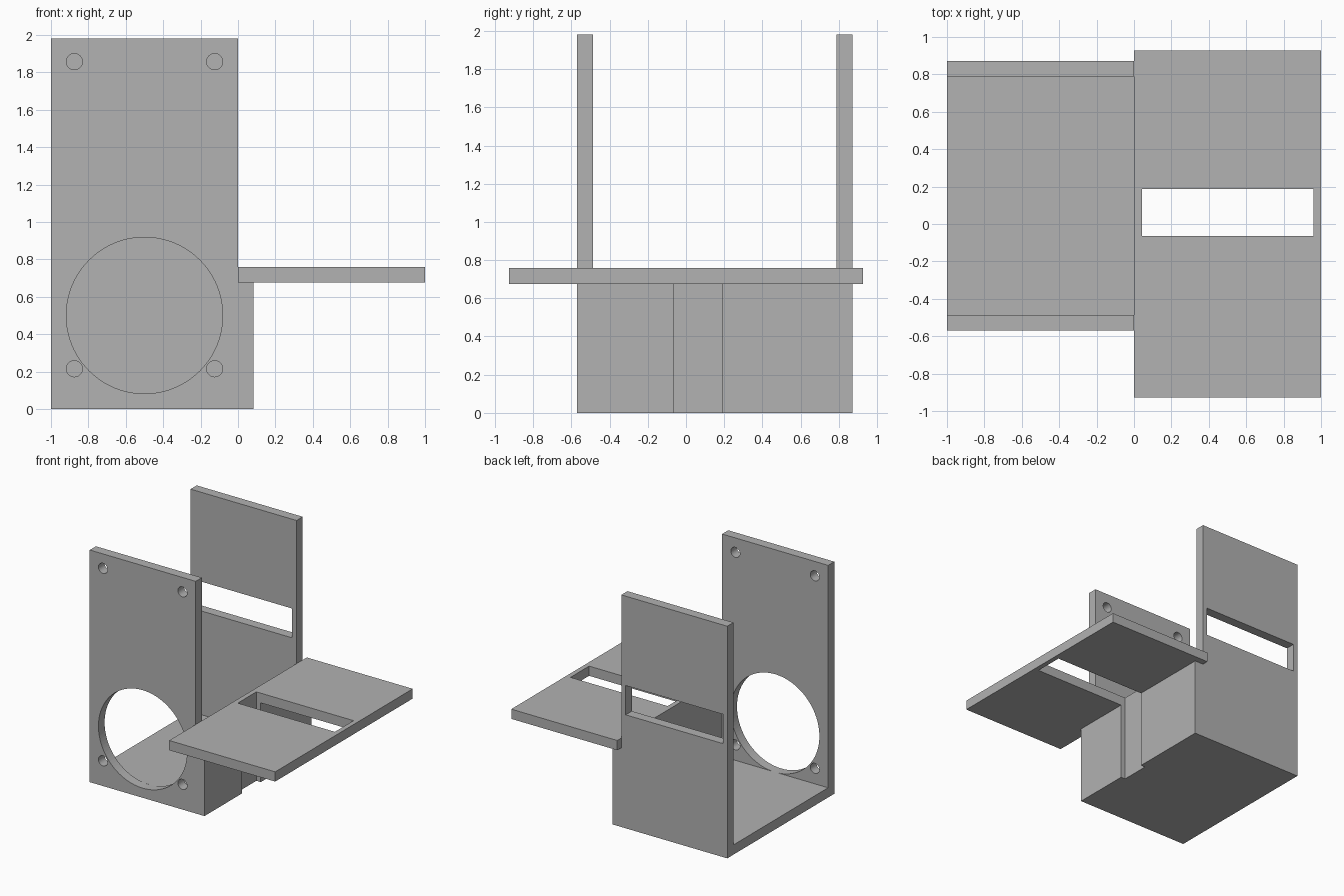
import bpy
import bmesh
from mathutils import Vector

if "Cube" in bpy.data.objects:
    bpy.data.objects.remove(bpy.data.objects["Cube"], do_unlink=True)

T = 0.083                        # sheet thickness
LEFT, SEAM, RIGHT = -1.0, 0.0, 1.0
FRONT, BACK = -0.57, 0.872       # outer faces of the two tall plates
HEIGHT = 1.98
SHELF_Z = 0.676                  # underside of the shelf
SLOT_Y = (-0.063, 0.188)         # slot shared by shelf and side wall

grey = bpy.data.materials.new("plain grey")
grey.use_nodes = True
colour = (0.445, 0.445, 0.445, 1)
grey.diffuse_color = colour
grey.node_tree.nodes["Principled BSDF"].inputs["Base Color"].default_value = colour


def finish(name, bm):
    bmesh.ops.recalc_face_normals(bm, faces=bm.faces)
    mesh = bpy.data.meshes.new(name)
    bm.to_mesh(mesh)
    bm.free()
    mesh.materials.append(grey)
    obj = bpy.data.objects.new(name, mesh)
    bpy.context.collection.objects.link(obj)
    return obj


def extrude_y(name, outline, y0, y1):
    """Extrude an outline in x and z from y0 to y1."""
    bm = bmesh.new()
    face = bm.faces.new([bm.verts.new((x, y0, z)) for x, z in outline])
    grown = bmesh.ops.extrude_face_region(bm, geom=[face])["geom"]
    verts = [g for g in grown if isinstance(g, bmesh.types.BMVert)]
    bmesh.ops.translate(bm, verts=verts, vec=Vector((0, y1 - y0, 0)))
    return finish(name, bm)


def box(name, xs, ys, zs):
    outline = [(xs[0], zs[0]), (xs[1], zs[0]), (xs[1], zs[1]), (xs[0], zs[1])]
    return extrude_y(name, outline, *ys)


def drill(x, z, radius, sides):
    """Round cutter running through the front plate."""
    bpy.ops.mesh.primitive_cylinder_add(
        vertices=sides, radius=radius, depth=4 * T,
        location=(x, FRONT + T / 2, z), rotation=(1.570796, 0, 0))
    return bpy.context.object


def cut(target, cutter):
    cutter.hide_render = True
    mod = target.modifiers.new("cut", 'BOOLEAN')
    mod.operation = 'DIFFERENCE'
    mod.solver = 'EXACT'
    mod.object = cutter
    bpy.context.view_layer.objects.active = target
    bpy.ops.object.modifier_apply(modifier=mod.name)
    bpy.data.objects.remove(cutter, do_unlink=True)


# Tall plates, wider below the shelf
step = [(LEFT, 0), (T, 0), (T, SHELF_Z), (SEAM, SHELF_Z), (SEAM, HEIGHT), (LEFT, HEIGHT)]
front_plate = extrude_y("front_plate", step, FRONT, FRONT + T)
back_plate = extrude_y("back_plate", step, BACK - T, BACK)

# Large opening and four screw holes in the front plate
cut(front_plate, drill(-0.5, 0.5, 0.418, 96))
for x in (-0.875, -0.125):
    for z in (0.215, 1.857):
        cut(front_plate, drill(x, z, 0.043, 32))

# Slot in the back plate
cut(back_plate, box("slot_cutter", (-0.958, -0.042), (BACK - 2 * T, BACK + T), (0.968, 1.218)))

# Floor and side wall, with a groove half way into the wall
inner = (FRONT + T, BACK - T)
floor = box("floor", (LEFT, T), inner, (0, T))
side_wall = box("side_wall", (SEAM, T), inner, (T, SHELF_Z))
for part in (floor, side_wall):
    cut(part, box("groove_cutter", (T / 2, 2 * T), SLOT_Y, (-T, 1)))

# Shelf with a long slot
shelf = box("shelf", (SEAM, RIGHT), (-0.927, 0.927), (SHELF_Z, SHELF_Z + T))
cut(shelf, box("slot_cutter", (T / 2, RIGHT - T / 2), SLOT_Y, (SHELF_Z - T, 1)))
